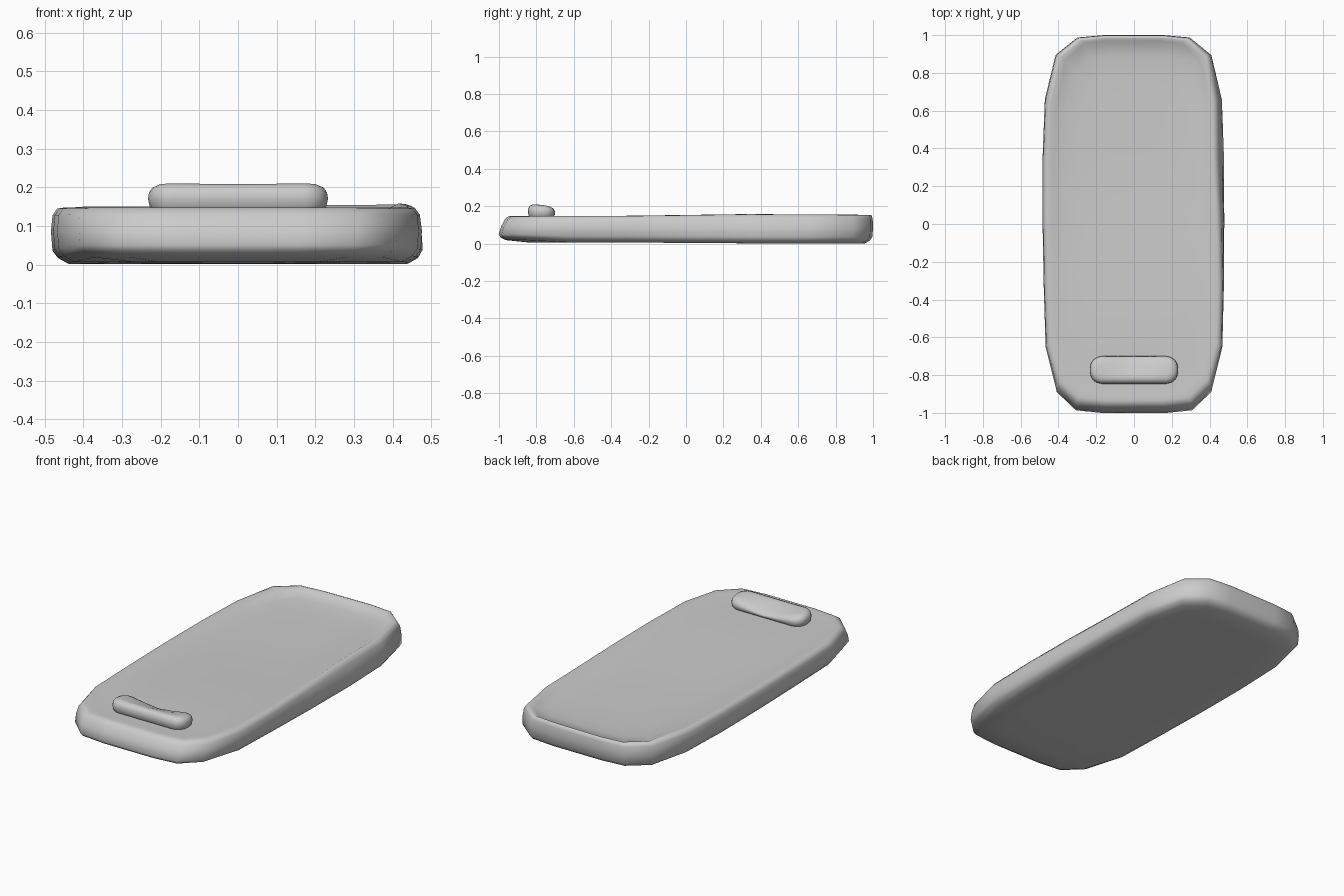
import bpy, bmesh, math

if "Cube" in bpy.data.objects:
    bpy.data.objects.remove(bpy.data.objects["Cube"])

def clamp(v):
    return max(0.0, min(1.0, v))

def loft(name, rings, angle):
    """Skin a stack of equal-length closed rings and cap both ends."""
    bm = bmesh.new()
    loops = [[bm.verts.new(p) for p in r] for r in rings]
    n = len(loops[0])
    for a, b in zip(loops, loops[1:]):
        for i in range(n):
            j = (i + 1) % n
            bm.faces.new((a[i], a[j], b[j], b[i]))
    bm.faces.new(loops[0][::-1])
    bm.faces.new(loops[-1])
    bmesh.ops.recalc_face_normals(bm, faces=bm.faces)
    bmesh.ops.triangulate(bm, faces=[f for f in bm.faces if len(f.verts) > 4])
    me = bpy.data.meshes.new(name)
    bm.to_mesh(me)
    bm.free()
    ob = bpy.data.objects.new(name, me)
    bpy.context.collection.objects.link(ob)
    bpy.context.view_layer.objects.active = ob
    ob.select_set(True)
    bpy.ops.object.shade_smooth_by_angle(angle=math.radians(angle))
    ob.select_set(False)
    return ob

# Body: chamfered outline, rounded edge profile, slightly dished top
half = [(0.16, -1.0), (0.31, -0.985), (0.412, -0.888), (0.468, -0.65), (0.478, -0.33),
        (0.484, 0.0), (0.484, 0.35), (0.472, 0.66), (0.415, 0.895), (0.30, 0.987), (0.16, 1.0)]
outline = half + [(-x, y) for x, y in reversed(half)]
# height, inset, amount of dish
profile = [(0.010, 0.40, 0), (0.009, 0.16, 0), (0.009, 0.045, 0), (0.024, 0.018, 0),
           (0.042, 0.004, 0), (0.09, 0.0, 0), (0.13, 0.004, 0), (0.147, 0.016, 0),
           (0.150, 0.032, 0.05), (0.148, 0.06, 0.4), (0.146, 0.11, 0.75),
           (0.146, 0.20, 0.9), (0.146, 0.30, 1), (0.146, 0.42, 1)]

def body_ring(z, inset, dish):
    ring = []
    t = clamp((z - 0.03) / 0.12)
    for x, y in outline:
        px, py = x * (1 - inset / 0.48), y * (1 - inset)
        bump = math.exp(-((y - 0.4) / 0.5) ** 2)
        pz = z - 0.006 * (1 - t) * clamp(y + 0.5)
        if y < -0.8:                       # front end leans back
            py += 0.035 * t - 0.01 * (1 - t)
            if inset < 0.1:
                pz += 0.012 * (1 - t)
        if y > 0.8 and z > 0.1 and inset < 0.1:   # crisp rear rim
            py += 0.5 * inset
            pz += 0.004 * (1 - dish)
        if x > 0 and inset < 0.12:         # right flank leans inward, rim rises
            px -= 0.036 * bump * t
            pz += 0.012 * bump * t * (1 - dish)
        pz -= 0.021 * dish * clamp((py + 0.5) / 0.7)
        ring.append((px, py, pz - 0.002))
    return ring

loft("body", [body_ring(*p) for p in profile], 60)

# Button: rounded pad whose rear middle sags into the body
def button_ring(z, inset):
    ring = []
    a, b, r = 0.233 - inset, 0.073 - inset, 0.062 - inset * 0.9
    corners = [(a - r, b - r, 0), (-(a - r), b - r, 90),
               (-(a - r), -(b - r), 180), (a - r, -(b - r), 270)]
    for cx, cy, deg in corners:
        for k in range(5):
            w = math.radians(deg + k * 22.5)
            ring.append((cx + r * math.cos(w), cy + r * math.sin(w)))
        if deg in (0, 180):
            s = 1 if deg == 0 else -1
            ring += [(s * (a - r) * u, s * b) for u in (0.5, 0.0, -0.5)]
    out = []
    for x, y in ring:
        lift = max(0.0, (z - 0.15) / 0.06)
        rear = clamp((y + 0.05) / 0.12)
        drop = 0.036 * math.exp(-(x / 0.14) ** 2) * rear * lift
        out.append((x, y - 0.773, z - drop - 0.06 * (y + 0.06) * lift))
    return out

loft("button", [button_ring(z, i) for z, i in
     [(0.135, 0.014), (0.152, 0.004), (0.172, 0.0), (0.190, 0.003),
      (0.203, 0.012), (0.211, 0.028), (0.213, 0.045)]], 75)
